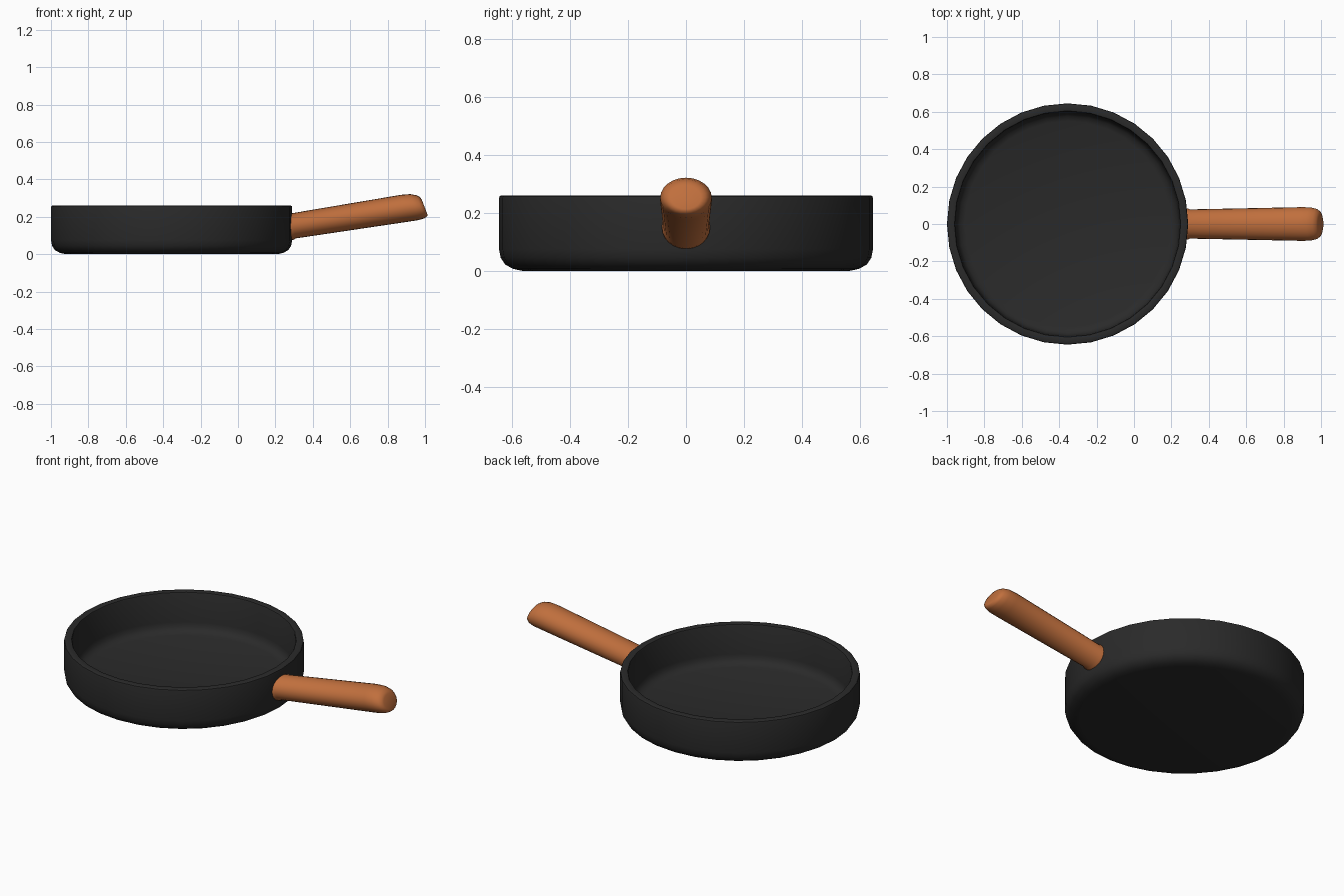
import bpy, bmesh, math
from mathutils import Vector

if "Cube" in bpy.data.objects:
    bpy.data.objects.remove(bpy.data.objects["Cube"])


def material(name, rgb):
    m = bpy.data.materials.new(name)
    m.diffuse_color = (*rgb, 1)
    m.use_nodes = True
    m.node_tree.nodes["Principled BSDF"].inputs["Base Color"].default_value = m.diffuse_color
    return m


def loft(name, rings, mat, angle):
    # skin consecutive rings of points, capping both ends
    bm = bmesh.new()
    vs = [[bm.verts.new(p) for p in r] for r in rings]
    n = len(vs[0])
    for a, b in zip(vs, vs[1:]):
        for i in range(n):
            j = (i + 1) % n
            bm.faces.new((a[i], a[j], b[j], b[i]))
    bm.faces.new(vs[0][::-1])
    bm.faces.new(vs[-1])
    bmesh.ops.recalc_face_normals(bm, faces=bm.faces[:])
    me = bpy.data.meshes.new(name)
    bm.to_mesh(me)
    bm.free()
    ob = bpy.data.objects.new(name, me)
    bpy.context.collection.objects.link(ob)
    me.materials.append(mat)
    bpy.ops.object.select_all(action='DESELECT')
    ob.select_set(True)
    bpy.context.view_layer.objects.active = ob
    bpy.ops.object.shade_smooth_by_angle(angle=math.radians(angle))
    return ob


iron = material("dark iron", (0.023, 0.023, 0.023))
wood = material("orange wood", (0.53, 0.16, 0.047))

# pan body: outer wall, rim, inner wall and floor as one profile
profile = [(0.565, 0.0), (0.597, 0.007), (0.624, 0.022), (0.639, 0.045), (0.645, 0.075),
           (0.645, 0.25), (0.643, 0.257), (0.637, 0.26), (0.611, 0.26), (0.605, 0.258),
           (0.602, 0.252), (0.598, 0.085), (0.593, 0.06), (0.578, 0.041), (0.55, 0.03)]
N = 32
loft("pan_body", [[(-0.355 + r * math.cos(2 * math.pi * i / N),
                    r * math.sin(2 * math.pi * i / N), z) for i in range(N)]
                  for r, z in profile], iron, 40)

# handle: oval sections along a rising axis, flared at the pan, rounded at the free end
tilt = math.radians(9)
start = Vector((0.262, 0, 0.146))
axis = Vector((math.cos(tilt), 0, math.sin(tilt)))
up = Vector((-math.sin(tilt), 0, math.cos(tilt)))
# distance, half width, half height, centre shift, lean of the section
sections = [(0.0, 0.083, 0.074, 0, 0), (0.027, 0.083, 0.073, 0, 0), (0.036, 0.078, 0.068, 0, 0),
            (0.64, 0.09, 0.074, 0, 0.01), (0.69, 0.089, 0.072, -0.002, 0.012),
            (0.722, 0.081, 0.064, -0.005, 0.012), (0.738, 0.068, 0.054, -0.008, 0.011),
            (0.743, 0.052, 0.042, -0.009, 0.009)]
M = 24
rings = []
for d, w, h, shift, lean in sections:
    ring = []
    for i in range(M):
        t = 2 * math.pi * i / M
        ring.append(start + axis * (d - lean * math.sin(t))
                    + up * (shift + h * math.sin(t)) + Vector((0, w * math.cos(t), 0)))
    rings.append(ring)
loft("handle", rings, wood, 50)
